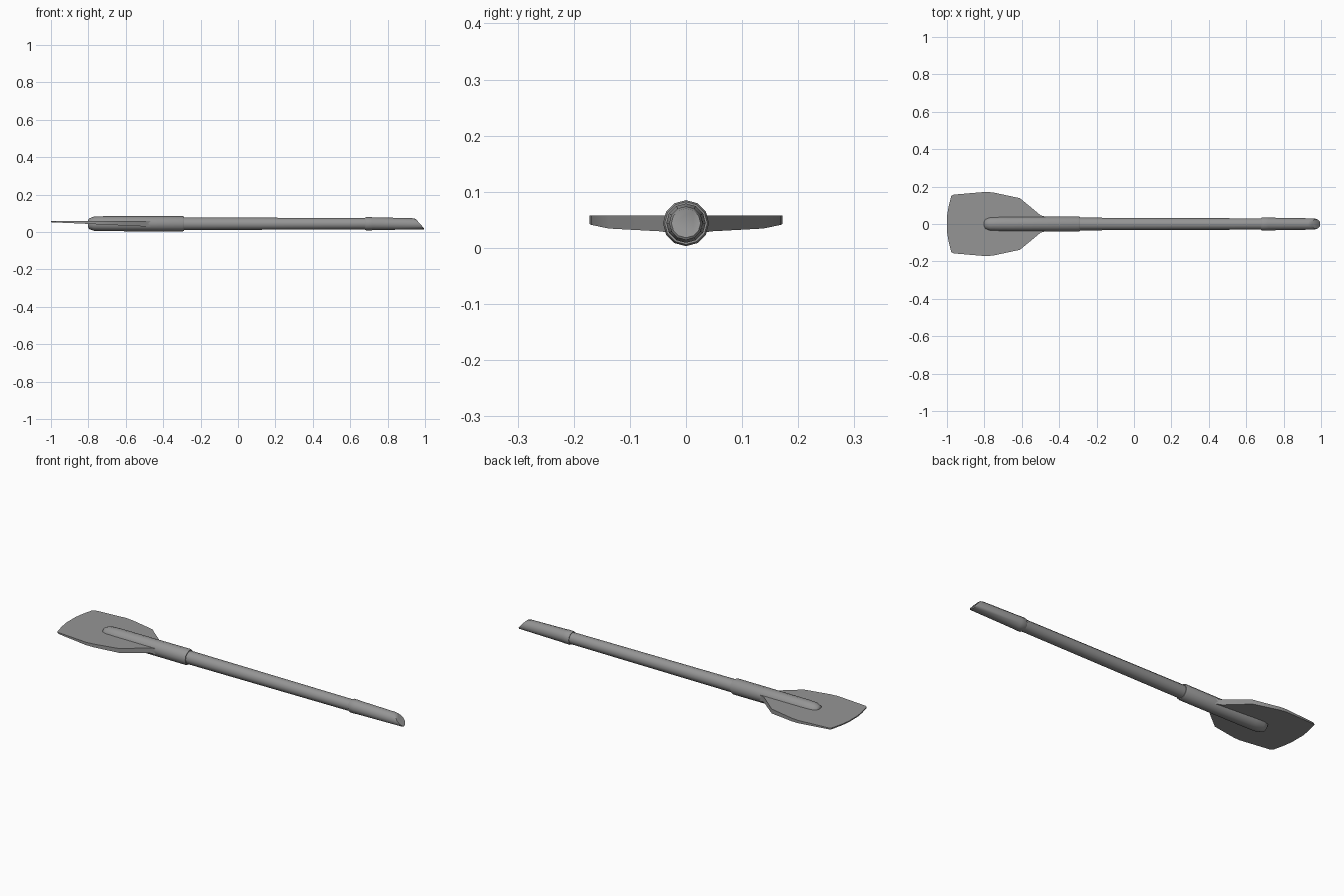
import bpy, bmesh, math

cube = bpy.data.objects.get("Cube")
if cube:
    bpy.data.objects.remove(cube)

SIDES = 12
AXIS_Z = 0.044

grey = bpy.data.materials.new("plain grey")
grey.use_nodes = True
colour = (0.3, 0.3, 0.3, 1)
grey.diffuse_color = colour
grey.node_tree.nodes["Principled BSDF"].inputs["Base Color"].default_value = colour


def finish(name, bm, angle):
    bmesh.ops.recalc_face_normals(bm, faces=bm.faces)
    mesh = bpy.data.meshes.new(name)
    bm.to_mesh(mesh)
    bm.free()
    mesh.materials.append(grey)
    obj = bpy.data.objects.new(name, mesh)
    bpy.context.collection.objects.link(obj)
    bpy.ops.object.select_all(action="DESELECT")
    obj.select_set(True)
    bpy.context.view_layer.objects.active = obj
    bpy.ops.object.shade_smooth_by_angle(angle=math.radians(angle))
    return obj


def tube(name, rings, angle=40):
    """Loft rings along x; each ring is (x, radius, slant), slant pushes the underside forward."""
    bm = bmesh.new()
    loops = []
    for x, r, slant in rings:
        loop = []
        for i in range(SIDES):
            a = 2 * math.pi * i / SIDES
            loop.append(bm.verts.new((x - slant * math.cos(a), r * math.sin(a),
                                      AXIS_Z + r * math.cos(a))))
        loops.append(loop)
    for a, b in zip(loops, loops[1:]):
        for i in range(SIDES):
            j = (i + 1) % SIDES
            bm.faces.new((a[i], a[j], b[j], b[i]))
    bm.faces.new(loops[0])
    bm.faces.new(loops[-1])
    return finish(name, bm, angle)


# Tapered pole
tube("shaft", [(-0.32, 0.034, 0), (0.7, 0.030, 0)])

# Sleeve with a rounded nose that holds the blade
tube("socket", [(-0.802, 0.018, 0), (-0.795, 0.029, 0), (-0.77, 0.038, 0),
                (-0.72, 0.040, 0), (-0.297, 0.041, 0), (-0.29, 0.038, 0)])

# Hand grip with a slanted, rounded end
tube("grip", [(0.68, 0.033, 0), (0.684, 0.035, 0), (0.715, 0.035, 0), (0.72, 0.034, 0),
              (0.962, 0.030, 0.032), (0.973, 0.026, 0.023)])

# Flat blade whose underside thickens towards the pole
half = [(-0.43, 0.025), (-0.5, 0.047), (-0.61, 0.138), (-0.75, 0.168), (-0.79, 0.172),
        (-0.965, 0.157), (-0.977, 0.15), (-0.992, 0.09), (-1.0, 0.04)]
outline = half + [(x, -y) for x, y in reversed(half)]
bm = bmesh.new()
top = [bm.verts.new((x, y, 0.058)) for x, y in outline]
bottom = [bm.verts.new((x, y, 0.052 - 0.045 * (x + 1))) for x, y in outline]
bm.faces.new(top)
bm.faces.new(bottom)
for i in range(len(top)):
    j = (i + 1) % len(top)
    bm.faces.new((top[i], top[j], bottom[j], bottom[i]))
finish("blade", bm, 30)
